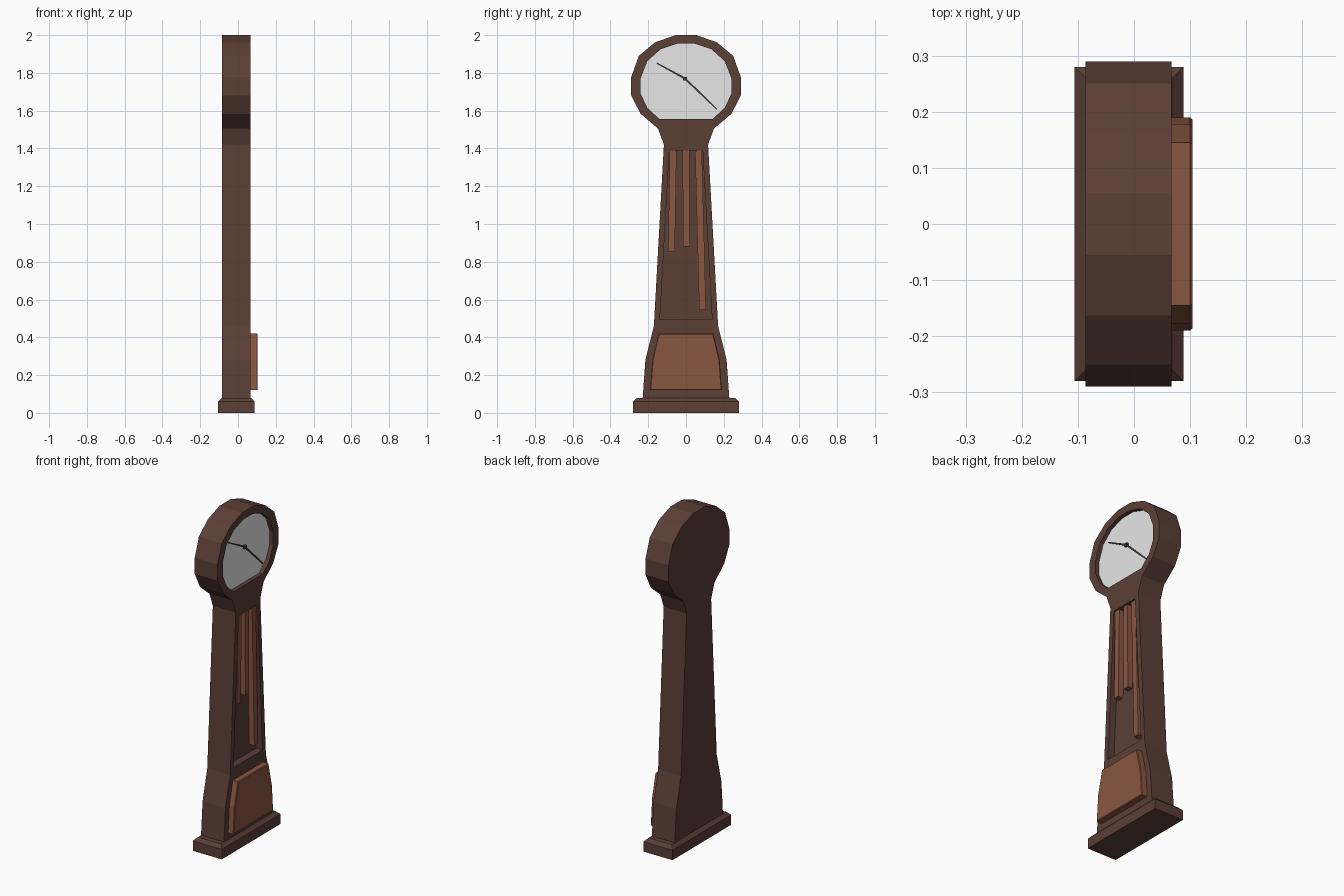
import bpy, bmesh
from mathutils import Vector

if "Cube" in bpy.data.objects:
    bpy.data.objects.remove(bpy.data.objects["Cube"])


def material(name, rgb):
    m = bpy.data.materials.new(name)
    m.diffuse_color = (*rgb, 1)
    m.use_nodes = True
    m.node_tree.nodes["Principled BSDF"].inputs["Base Color"].default_value = m.diffuse_color
    return m


WOOD = material("dark brown wood", (0.105, 0.050, 0.037))
PANEL = material("reddish brown wood", (0.254, 0.095, 0.053))
WHITE = material("white dial", (0.93, 0.93, 0.93))
METAL = material("dark grey metal", (0.05, 0.05, 0.05))


def prism(name, pts, x0, x1, mat, inset=0.0):
    """Extrude a (y, z) outline along x; optional chamfer of the front rim."""
    bm = bmesh.new()
    face = bm.faces.new([bm.verts.new((x0, y, z)) for y, z in pts])
    ext = bmesh.ops.extrude_face_region(bm, geom=[face])["geom"]
    for v in ext:
        if isinstance(v, bmesh.types.BMVert):
            v.co.x = x1
    bmesh.ops.recalc_face_normals(bm, faces=bm.faces)
    if inset:
        rim = [e for e in bm.edges if all(abs(v.co.x - x1) < 1e-6 for v in e.verts)]
        bmesh.ops.bevel(bm, geom=rim, offset=inset, segments=1, affect='EDGES')
    me = bpy.data.meshes.new(name)
    bm.to_mesh(me)
    bm.free()
    me.materials.append(mat)
    ob = bpy.data.objects.new(name, me)
    bpy.context.collection.objects.link(ob)
    return ob


def mirrored(half):
    """Close a right-hand half outline by mirroring it in y."""
    return half + [(-y, z) for y, z in reversed(half)]


def bar(name, a, b, w0, w1, x0, x1, mat):
    """Straight strip between two (y, z) points, tapering from w0 to w1."""
    a, b = Vector(a), Vector(b)
    d = (b - a).normalized()
    n = Vector((-d.y, d.x))
    return prism(name, [a + n * w0, a - n * w0, b - n * w1, b + n * w1], x0, x1, mat)


def cut(target, cutter):
    mod = target.modifiers.new("recess", 'BOOLEAN')
    mod.operation = 'DIFFERENCE'
    mod.solver = 'EXACT'
    mod.object = cutter
    bpy.context.view_layer.objects.active = target
    bpy.ops.object.modifier_apply(modifier=mod.name)
    bpy.data.objects.remove(cutter)


# case: flared foot, tapering trunk, round head
case = prism("clock_case", mirrored([
    (0.23, 0.07), (0.215, 0.28), (0.17, 0.46), (0.117, 1.42), (0.148, 1.505),
    (0.24, 1.583), (0.29, 1.68), (0.29, 1.778), (0.25, 1.89), (0.163, 1.962),
    (0.055, 2.0)]), -0.086, 0.067, WOOD)

# recesses for the dial and the weights
dial_outline = mirrored([
    (0.14, 1.555), (0.205, 1.615), (0.24, 1.69), (0.24, 1.772), (0.205, 1.862),
    (0.135, 1.925), (0.045, 1.955)])
cut(case, prism("dial_cutter", dial_outline, 0.04, 0.2, WOOD))
cut(case, prism("trunk_cutter", mirrored([(0.138, 0.495), (0.088, 1.39)]),
                0.025, 0.2, WOOD))

# dial, hands and hub
prism("dial", dial_outline, 0.038, 0.043, WHITE)
centre = (-0.005, 1.77)
bar("hour_hand", centre, (-0.155, 1.852), 0.005, 0.003, 0.046, 0.051, METAL)
bar("minute_hand", centre, (0.164, 1.607), 0.005, 0.003, 0.048, 0.053, METAL)
bar("hand_hub", (-0.015, 1.77), (0.005, 1.77), 0.009, 0.009, 0.042, 0.056, METAL)

# hanging weights
for name, top, bottom in [("left_weight", (-0.068, 1.388), (-0.077, 0.855)),
                          ("middle_weight", (0.0, 1.388), (0.002, 0.88)),
                          ("right_weight", (0.066, 1.388), (0.088, 0.545))]:
    bar(name, top, bottom, 0.018, 0.018, 0.026, 0.06, PANEL)

# raised lower panel
prism("lower_panel", mirrored([(0.19, 0.12), (0.178, 0.28), (0.145, 0.42)]),
      0.06, 0.104, PANEL, 0.004)

# plinth with a chamfered top
bm = bmesh.new()
rings = []
for z, o in [(0, 0), (0.06, 0), (0.08, 0.02)]:
    x0, x1, y = -0.106 + o, 0.088 - o, 0.28 - o
    rings.append([bm.verts.new(c) for c in
                  [(x0, -y, z), (x1, -y, z), (x1, y, z), (x0, y, z)]])
for lo, hi in zip(rings, rings[1:]):
    for i in range(4):
        j = (i + 1) % 4
        bm.faces.new((lo[i], lo[j], hi[j], hi[i]))
bm.faces.new(rings[0][::-1])
bm.faces.new(rings[-1])
me = bpy.data.meshes.new("plinth")
bm.to_mesh(me)
bm.free()
me.materials.append(WOOD)
bpy.context.collection.objects.link(bpy.data.objects.new("plinth", me))
